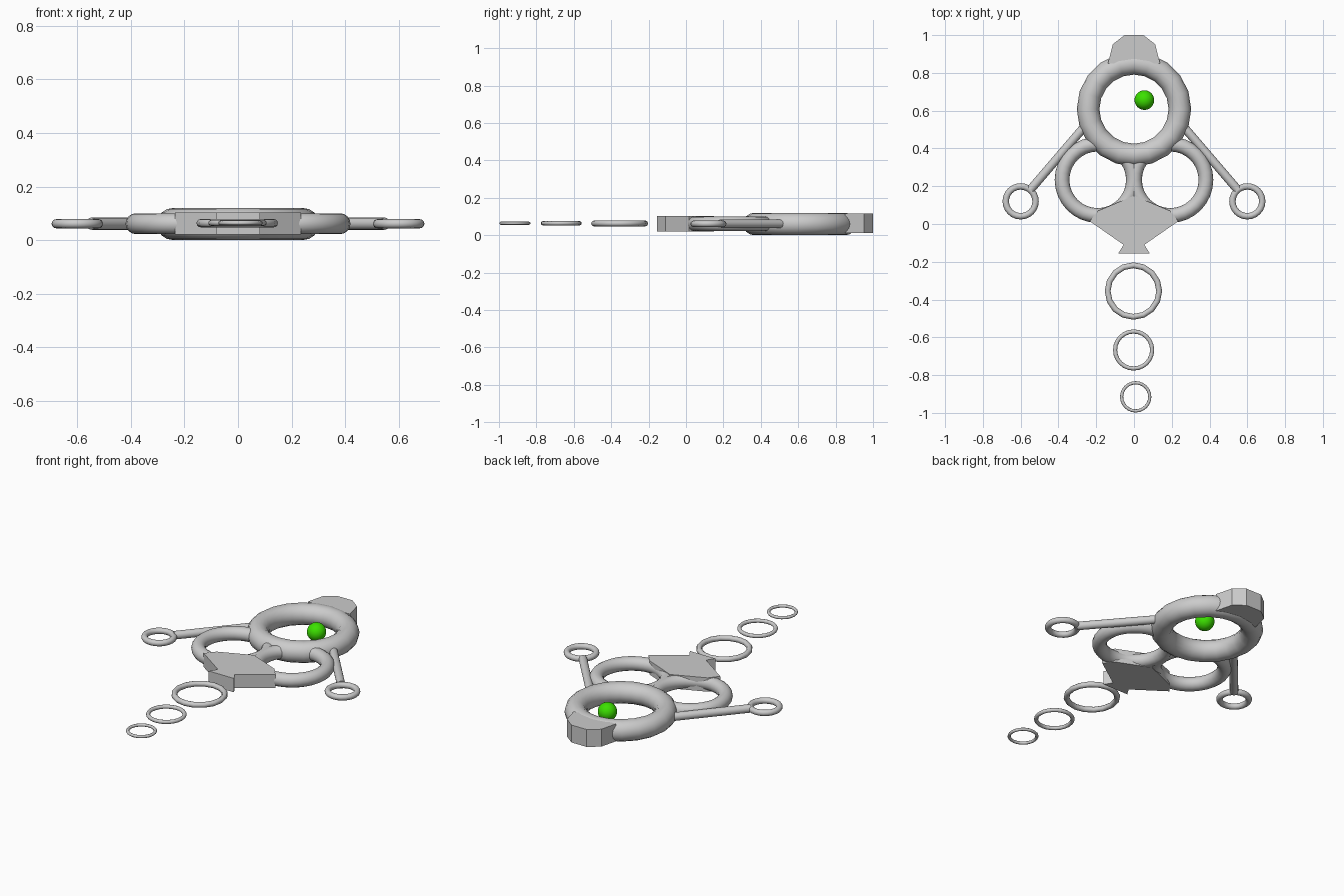
import bpy, bmesh, math
from mathutils import Vector

if "Cube" in bpy.data.objects:
    bpy.data.objects.remove(bpy.data.objects["Cube"])

MID = 0.061  # common mid-height of the flat assembly


def smooth(obj):
    bpy.ops.object.select_all(action='DESELECT')
    obj.select_set(True)
    bpy.context.view_layer.objects.active = obj
    bpy.ops.object.shade_smooth_by_angle(angle=math.radians(40))


def ring(name, x, y, outer, inner, segments, sides=16, z=MID):
    bpy.ops.mesh.primitive_torus_add(
        location=(x, y, z), major_radius=(outer + inner) / 2,
        minor_radius=(outer - inner) / 2,
        major_segments=segments, minor_segments=sides)
    obj = bpy.context.object
    obj.name = name
    smooth(obj)


def rod(name, a, b, radius):
    a, b = Vector(a), Vector(b)
    bpy.ops.mesh.primitive_cylinder_add(
        vertices=16, radius=radius, depth=(b - a).length, location=(a + b) / 2)
    obj = bpy.context.object
    obj.name = name
    obj.rotation_euler = (b - a).to_track_quat('Z', 'Y').to_euler()
    smooth(obj)


def plate(name, half, z0, z1):
    """Extrude a left/right symmetric outline, given as its right half from top to bottom."""
    outline = half + [(-x, y) for x, y in reversed(half) if x > 0]
    bm = bmesh.new()
    face = bm.faces.new([bm.verts.new((x, y, z0)) for x, y in outline])
    ext = bmesh.ops.extrude_face_region(bm, geom=[face])
    top = [v for v in ext['geom'] if isinstance(v, bmesh.types.BMVert)]
    bmesh.ops.translate(bm, verts=top, vec=(0, 0, z1 - z0))
    bmesh.ops.recalc_face_normals(bm, faces=bm.faces)
    mesh = bpy.data.meshes.new(name)
    bm.to_mesh(mesh)
    bm.free()
    bpy.context.collection.objects.link(bpy.data.objects.new(name, mesh))


# Main ring and the lower pair
ring("main_ring", 0, 0.608, 0.303, 0.183, 20, z=0.06)
for side, label in ((-1, "left"), (1, "right")):
    ring(f"{label}_lower_ring", side * 0.192, 0.234, 0.228, 0.15, 32)
    # Side arm with its small end ring
    ring(f"{label}_end_ring", side * 0.6, 0.12, 0.096, 0.062, 24)
    rod(f"{label}_arm", (side * 0.548, 0.182, MID), (side * 0.25, 0.53, MID), 0.023)

# Cap block behind the main ring, and the pointed plate in front
plate("cap_block", [(0.05, 1.0), (0.112, 0.952), (0.138, 0.85)], 0.012, 0.115)
plate("front_plate", [(0, 0.15), (0.19, 0.07), (0.235, 0.015), (0.055, -0.11),
                      (0.083, -0.155)], 0.021, 0.103)

# Chain of shrinking loose rings
ring("tail_ring_large", -0.003, -0.355, 0.152, 0.121, 16, 12, z=0.063)
ring("tail_ring_medium", -0.002, -0.667, 0.109, 0.087, 24, 12, z=0.064)
ring("tail_ring_small", 0.009, -0.915, 0.083, 0.066, 24, 12, z=0.064)

# Green bead inside the main ring
bpy.ops.mesh.primitive_uv_sphere_add(segments=32, ring_count=16, radius=0.052,
                                     location=(0.055, 0.656, 0.062))
bead = bpy.context.object
bead.name = "green_bead"
smooth(bead)
green = bpy.data.materials.new("green")
green.diffuse_color = (0.045, 0.75, 0.0, 1)
green.use_nodes = True
green.node_tree.nodes["Principled BSDF"].inputs["Base Color"].default_value = green.diffuse_color
bead.data.materials.append(green)
